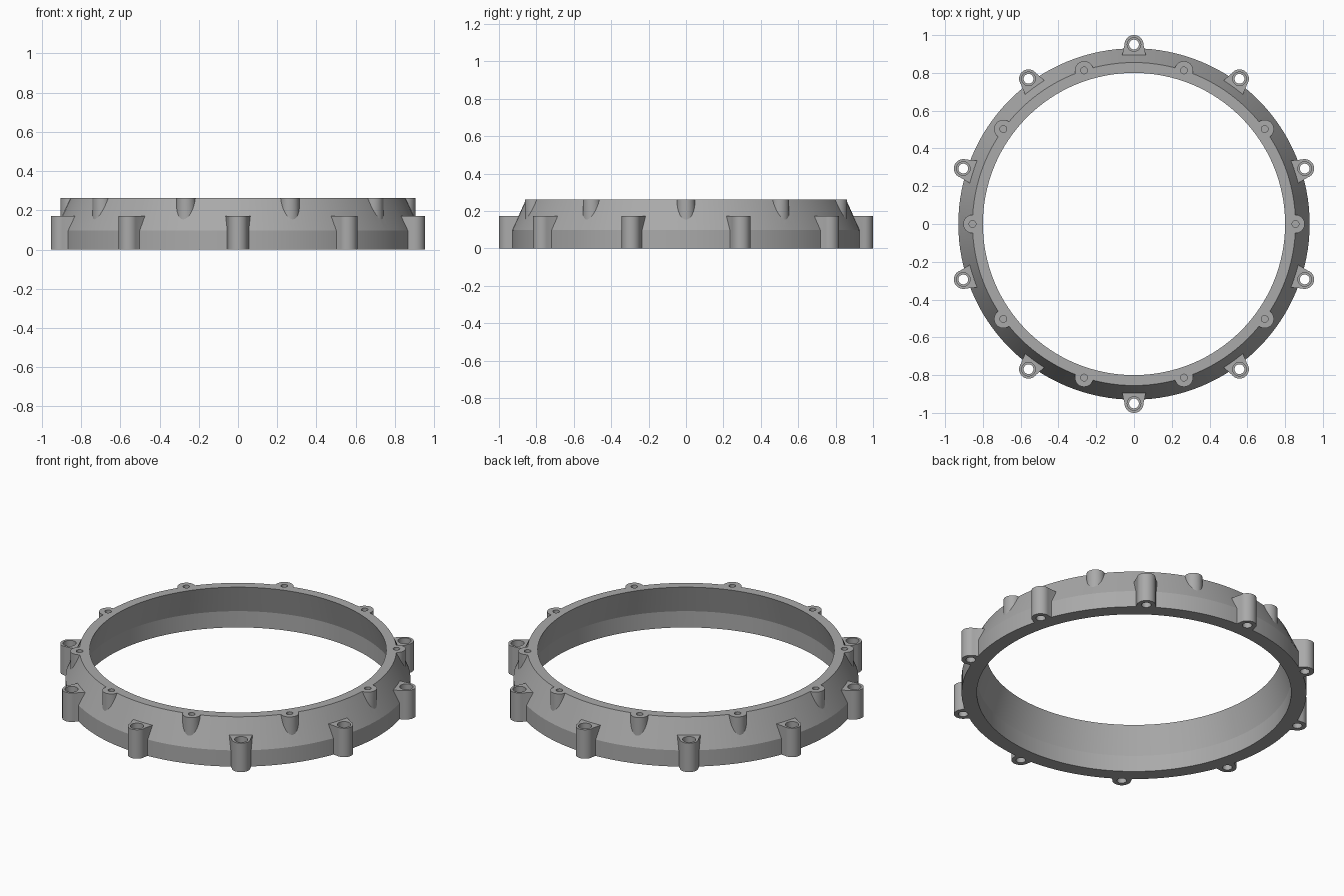
import bpy, bmesh, math
from mathutils import Matrix

if "Cube" in bpy.data.objects:
    bpy.data.objects.remove(bpy.data.objects["Cube"])

HEIGHT, BAND, POST_TOP = 0.262, 0.097, 0.172
POST_R, BOSS_R = 0.95, 0.855

grey = bpy.data.materials.new("plain grey")
grey.use_nodes = True
colour = (0.4, 0.4, 0.4, 1)
grey.diffuse_color = colour
grey.node_tree.nodes["Principled BSDF"].inputs["Base Color"].default_value = colour


def lathe(bm, profile, sides, matrix=Matrix()):
    """Closed solid of revolution from (radius, height) points, bottom to top."""
    rings = []
    for r, z in profile:
        rings.append([bm.verts.new(matrix @ Matrix.Rotation(math.tau * i / sides, 4, "Z")
                                   @ Matrix.Translation((r, 0, z)).to_translation())
                      for i in range(sides)])
    for a, b in zip(rings, rings[1:]):
        for i in range(sides):
            j = (i + 1) % sides
            bm.faces.new((a[i], a[j], b[j], b[i]))
    bm.faces.new(rings[0][::-1])
    bm.faces.new(rings[-1])


def prism(bm, outline, z0, z1, matrix):
    """Upright prism over an anticlockwise outline."""
    low, high = [[bm.verts.new(matrix @ Matrix.Translation((x, y, z)).to_translation())
                  for x, y in outline] for z in (z0, z1)]
    bm.faces.new(low[::-1])
    bm.faces.new(high)
    for i in range(len(outline)):
        j = (i + 1) % len(outline)
        bm.faces.new((low[i], low[j], high[j], high[i]))


def make_object(name, bm):
    bmesh.ops.recalc_face_normals(bm, faces=bm.faces)
    mesh = bpy.data.meshes.new(name)
    bm.to_mesh(mesh)
    bm.free()
    obj = bpy.data.objects.new(name, mesh)
    bpy.context.collection.objects.link(obj)
    mesh.materials.append(grey)
    return obj


def combine(target, tool, operation):
    """Apply a boolean and remove the tool."""
    mod = target.modifiers.new(operation.lower(), "BOOLEAN")
    mod.operation, mod.object, mod.solver = operation, tool, "EXACT"
    bpy.context.view_layer.objects.active = target
    bpy.ops.object.modifier_apply(modifier=mod.name)
    bpy.data.objects.remove(tool)


def around(radius, start):
    """Ten evenly spaced places, with local x pointing outwards."""
    for k in range(10):
        turn = Matrix.Rotation(start + math.tau * k / 10, 4, "Z")
        yield turn @ Matrix.Translation((radius, 0, 0))


# Solid outer body of the ring: straight band, then a taper
bm = bmesh.new()
lathe(bm, [(0.93, 0), (0.93, BAND), (0.855, HEIGHT)], 128)
ring = make_object("mounting_ring", bm)

# Screw posts with flared roots, and the small top bosses
bm = bmesh.new()
outline = [(0.05 * math.cos(math.pi * t / 18), 0.05 * math.sin(math.pi * t / 18))
           for t in range(-9, 10)] + [(-0.065, 0.065), (-0.065, -0.065)]
for place in around(POST_R, math.pi / 2):
    prism(bm, outline, 0, POST_TOP, place)
for place in around(BOSS_R, 0):
    lathe(bm, [(0.049, 0.13), (0.049, HEIGHT)], 36, place)
combine(ring, make_object("posts_and_bosses", bm), "UNION")

# Open centre: straight below, narrowing to the top
bm = bmesh.new()
lathe(bm, [(0.848, -0.1), (0.848, BAND), (0.8, HEIGHT), (0.8, HEIGHT + 0.1)], 128)
combine(ring, make_object("centre_cutter", bm), "DIFFERENCE")

# Counterbored through holes in the posts, blind holes in the bosses
bm = bmesh.new()
for place in around(POST_R, math.pi / 2):
    lathe(bm, [(0.026, -0.1), (0.026, 0.13), (0.036, 0.13), (0.036, 0.3)], 36, place)
for place in around(BOSS_R, 0):
    lathe(bm, [(0.018, 0.18), (0.018, 0.4)], 36, place)
combine(ring, make_object("hole_cutter", bm), "DIFFERENCE")

# Smooth round surfaces, crisp edges
bpy.ops.object.select_all(action="DESELECT")
ring.select_set(True)
bpy.context.view_layer.objects.active = ring
bpy.ops.object.shade_smooth_by_angle(angle=math.radians(13))
